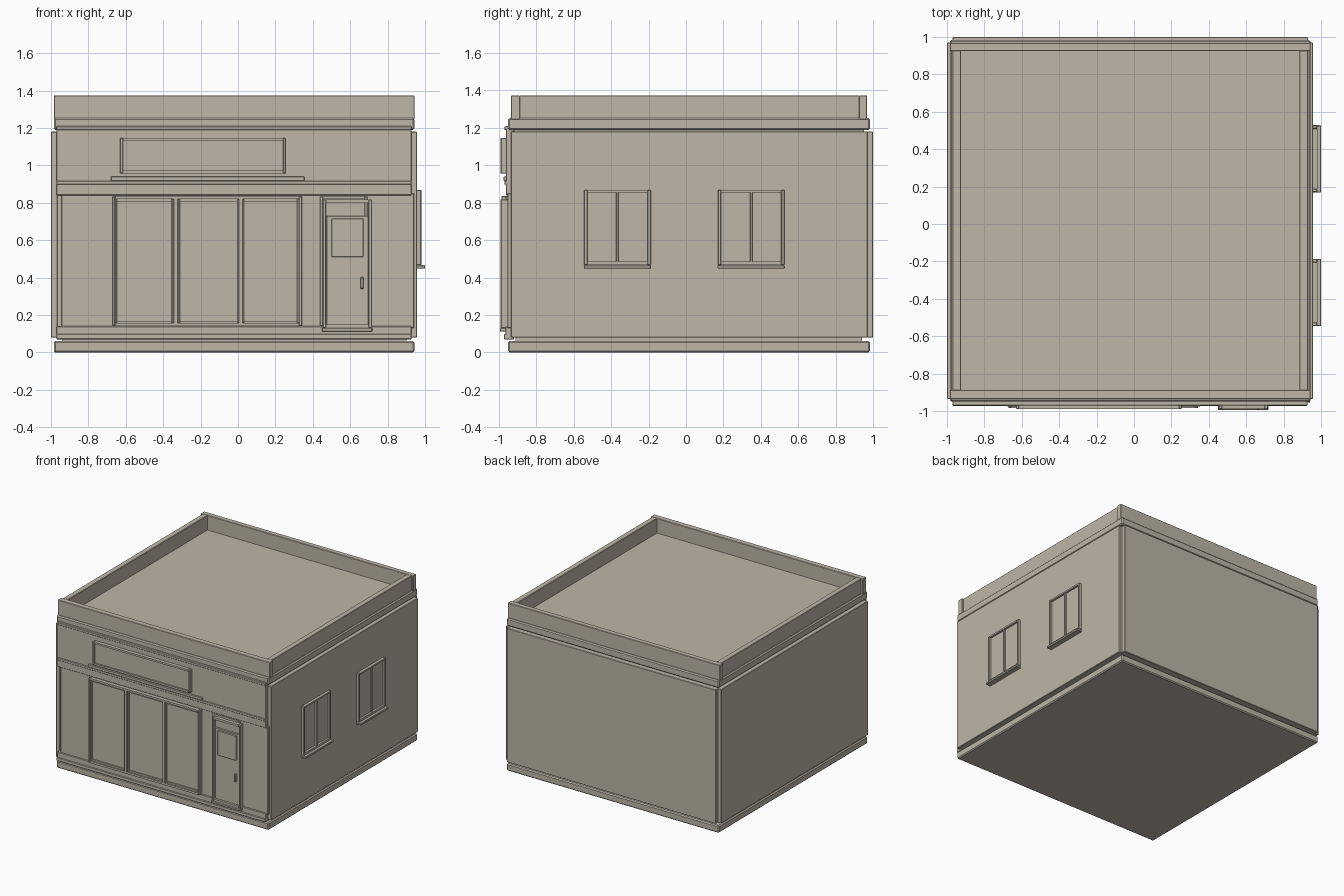
import bpy

# Warm stone colour shared by all parts
stone = bpy.data.materials.new("warm_stone")
stone.diffuse_color = (0.516, 0.471, 0.388, 1)


def box(name, x0, x1, y0, y1, z0, z1, bevel=0.003):
    """Axis-aligned block given by its limits, with a small bevel."""
    bpy.ops.mesh.primitive_cube_add(size=1, location=((x0 + x1) / 2, (y0 + y1) / 2, (z0 + z1) / 2))
    ob = bpy.context.object
    ob.name = name
    ob.scale = (x1 - x0, y1 - y0, z1 - z0)
    bpy.ops.object.transform_apply(location=False, rotation=False, scale=True)
    ob.data.materials.append(stone)
    if bevel:
        mod = ob.modifiers.new("edge_bevel", "BEVEL")
        mod.width = bevel
        mod.segments = 1
    return ob


def front_frame(name, x0, x1, z0, z1, w, y0, y1):
    """Rectangular border on the front wall."""
    box(name + "_left", x0, x0 + w, y0, y1, z0, z1)
    box(name + "_right", x1 - w, x1, y0, y1, z0, z1)
    box(name + "_bottom", x0 + w, x1 - w, y0, y1, z0, z0 + w, 0)
    box(name + "_top", x0 + w, x1 - w, y0, y1, z1 - w, z1, 0)


# Foundation and recessed joint
box("foundation", -0.985, 0.943, -0.95, 0.983, 0, 0.06, 0.008)
box("foundation_joint", -0.94, 0.90, -0.91, 0.94, 0.055, 0.085, 0)

# Core and wall panels, leaving notched corners
box("building_core", -0.97, 0.928, -0.93, 0.97, 0.08, 1.18, 0)
box("left_wall", -1.0, -0.965, -0.935, 0.97, 0.08, 1.18)
box("right_wall", 0.92, 0.957, -0.935, 0.97, 0.08, 1.18)
box("back_wall", -0.97, 0.93, 0.96, 1.0, 0.08, 1.18)

# Front wall with plinth, lower panel and upper fascia
box("front_wall", -0.945, 0.942, -0.955, -0.92, 0.13, 0.85)
box("front_plinth", -0.97, 0.928, -0.965, -0.92, 0.07, 0.14)
box("plinth_line", -0.97, 0.928, -0.972, -0.92, 0.07, 0.098)
box("front_fascia", -0.97, 0.928, -0.962, -0.92, 0.84, 1.21)
box("fascia_band", -0.97, 0.928, -0.970, -0.92, 0.897, 0.917)
box("fascia_ledge", -0.68, 0.355, -0.975, -0.93, 0.917, 0.94)
box("fascia_top_strip", -0.97, 0.928, -0.970, -0.92, 1.188, 1.208)

# Cornice, roof slab and parapet
box("cornice_joint", -0.955, 0.91, -0.92, 0.95, 1.17, 1.2, 0)
box("cornice", -0.985, 0.943, -0.95, 0.983, 1.19, 1.252, 0.008)
box("parapet_front", -0.985, 0.943, -0.935, -0.888, 1.245, 1.373)
box("parapet_back", -0.985, 0.943, 0.925, 0.968, 1.245, 1.373)
box("parapet_left", -0.97, -0.925, -0.89, 0.927, 1.245, 1.373)
box("parapet_right", 0.885, 0.93, -0.89, 0.927, 1.245, 1.373)

# Blank sign board
box("sign_panel", -0.62, 0.245, -0.978, -0.95, 0.965, 1.14, 0)
front_frame("sign_border", -0.63, 0.255, 0.957, 1.147, 0.015, -0.99, -0.95)

# Shop window with three panes
front_frame("shop_window_frame", -0.672, 0.342, 0.14, 0.835, 0.016, -0.985, -0.94)
for i, x0, x1 in ((1, -0.652, -0.35), (2, -0.315, 0.003), (3, 0.025, 0.322)):
    box(f"shop_window_pane_{i}", x0, x1, -0.964, -0.94, 0.165, 0.81, 0)
    front_frame(f"shop_window_sash_{i}", x0 - 0.006, x1 + 0.006, 0.156, 0.819, 0.012, -0.975, -0.94)
for i, x in ((1, -0.3325), (2, 0.014)):
    box(f"shop_window_mullion_{i}", x - 0.012, x + 0.012, -0.985, -0.94, 0.15, 0.825)

# Door with casing, transom, raised glazing and handle
front_frame("door_casing", 0.438, 0.692, 0.14, 0.835, 0.016, -0.965, -0.94)
front_frame("door_frame", 0.453, 0.716, 0.13, 0.818, 0.018, -0.99, -0.94)
box("door_leaf", 0.472, 0.697, -0.972, -0.94, 0.14, 0.73)
box("door_transom", 0.47, 0.70, -0.962, -0.94, 0.73, 0.80, 0)
box("door_glazing", 0.5, 0.67, -0.981, -0.95, 0.51, 0.715)
box("door_threshold", 0.448, 0.718, -0.995, -0.94, 0.112, 0.13)
box("door_handle", 0.655, 0.671, -0.992, -0.96, 0.34, 0.402)

# Side windows
for n, y0 in (("front", -0.545), ("rear", 0.17)):
    y1 = y0 + 0.357
    mid = (y0 + y1) / 2
    p = f"{n}_side_window"
    box(p + "_pane", 0.94, 0.963, y0 + 0.01, y1 - 0.01, 0.475, 0.86, 0)
    box(p + "_left", 0.94, 0.98, y0, y0 + 0.018, 0.468, 0.868)
    box(p + "_right", 0.94, 0.98, y1 - 0.018, y1, 0.468, 0.868)
    box(p + "_top", 0.94, 0.98, y0 + 0.018, y1 - 0.018, 0.855, 0.868, 0)
    box(p + "_bottom", 0.94, 0.98, y0 + 0.018, y1 - 0.018, 0.468, 0.486, 0)
    box(p + "_mullion", 0.94, 0.976, mid - 0.007, mid + 0.007, 0.48, 0.86)
    box(p + "_sill", 0.94, 1.0, y0 - 0.001, y1 + 0.001, 0.448, 0.466)
